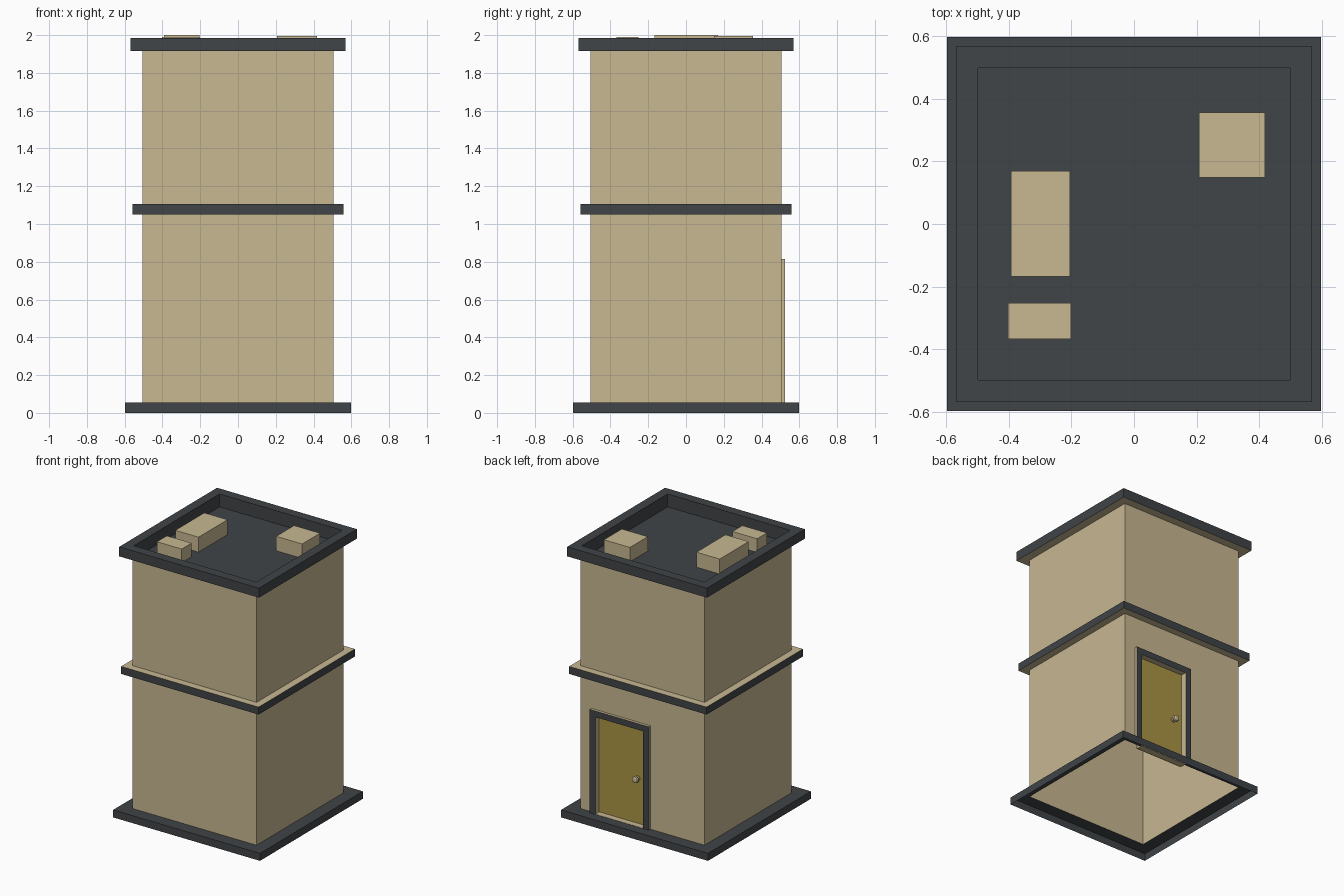
import bpy, bmesh, math
from mathutils import Matrix, Vector

if "Cube" in bpy.data.objects:
    bpy.data.objects.remove(bpy.data.objects["Cube"])


def material(name, rgb):
    m = bpy.data.materials.new(name)
    m.diffuse_color = (*rgb, 1)
    m.use_nodes = True
    m.node_tree.nodes["Principled BSDF"].inputs["Base Color"].default_value = m.diffuse_color
    return m


BEIGE = material("beige", (0.578, 0.479, 0.287))
DARK = material("dark_trim", (0.051, 0.058, 0.063))
GOLD = material("door_gold", (0.407, 0.301, 0.06))


def finish(bm, name, mats):
    me = bpy.data.meshes.new(name)
    bm.to_mesh(me)
    bm.free()
    for m in mats:
        me.materials.append(m)
    ob = bpy.data.objects.new(name, me)
    bpy.context.collection.objects.link(ob)
    return ob


def square_shell(name, profile, seg_mats, sides=(0, 1, 2, 3), cap=False):
    """Sweep an (r, z) profile round a square; seg_mats: 0 beige, 1 dark."""
    bm = bmesh.new()
    corners = [(-1, -1), (1, -1), (1, 1), (-1, 1)]
    rings = [[bm.verts.new((x * r, y * r, z)) for x, y in corners] for r, z in profile]
    for a, b, mi in zip(rings, rings[1:], seg_mats):
        for i in sides:
            j = (i + 1) % 4
            bm.faces.new((a[i], a[j], b[j], b[i])).material_index = mi
    if cap:
        bm.faces.new(rings[-1]).material_index = seg_mats[-1]
    return finish(bm, name, [BEIGE, DARK])


def box(name, x, y, z, mat):
    bm = bmesh.new()
    lo, hi = Vector((x[0], y[0], z[0])), Vector((x[1], y[1], z[1]))
    bmesh.ops.create_cube(bm, size=1, matrix=Matrix.Translation((lo + hi) / 2)
                          @ Matrix.Diagonal((*(hi - lo), 1)))
    return finish(bm, name, [mat])


W, Z0, Z1, Z2, Z3, TOP, FLOOR = 0.505, 0.055, 1.05, 1.105, 1.915, 1.985, 1.89

# Stacked storeys: open-bottomed plinth, walls, belt course, parapet with sunken roof
square_shell("plinth", [(0.597, 0), (0.597, Z0), (W, Z0)], [1, 1])
square_shell("lower_walls", [(W, Z0), (W, Z1)], [0], sides=(0, 1, 3))
square_shell("belt_course", [(W, Z1), (0.559, Z1), (0.559, Z2), (W, Z2)], [0, 1, 0])
square_shell("upper_walls", [(W, Z2), (W, Z3)], [0])
square_shell("parapet_roof", [(W, Z3), (0.568, Z3), (0.568, TOP), (0.498, TOP), (0.498, FLOOR)],
             [0, 1, 1, 1], cap=True)

# Back wall: arch-shaped sweep from wall edge to frame, reveal and recess
DX0, DX1, DZ, BAR, RECESS = 0.415, -0.065, 0.815, 0.045, 0.48


def arch(x0, x1, z, y):
    return [(x0, y, Z0), (x0, y, z), (x1, y, z), (x1, y, Z0)]


IX0, IX1, IZ = DX0 - BAR, DX1 + BAR, DZ - BAR
FY = 0.525
paths = [arch(W, -W, Z1, W), arch(DX0, DX1, DZ, W), arch(DX0, DX1, DZ, FY),
         arch(IX0, IX1, IZ, FY), arch(IX0, IX1, IZ, RECESS)]
bm = bmesh.new()
rows = [[bm.verts.new(p) for p in path] for path in paths]
for a, b, mi in zip(rows, rows[1:], [0, 0, 1, 0]):
    for i in range(3):
        bm.faces.new((a[i], b[i], b[i + 1], a[i + 1])).material_index = mi
# threshold
bm.faces.new((rows[3][0], rows[4][0], rows[4][3], rows[3][3])).normal_update()
finish(bm, "back_wall_with_doorway", [BEIGE, DARK])
box("threshold", (IX1, IX0), (RECESS, FY), (Z0 - 0.005, Z0 + 0.002), BEIGE)

# Door leaf and lathed knob
box("door", (IX1, IX0), (RECESS - 0.015, RECESS), (Z0, IZ), GOLD)
bm = bmesh.new()
N = 16
knob = [(0.018, 0), (0.018, 0.006), (0.011, 0.009), (0.011, 0.018), (0.022, 0.022),
        (0.026, 0.03), (0.022, 0.039), (0.012, 0.043)]
rings = [[bm.verts.new((0.055 + r * math.cos(2 * math.pi * k / N), RECESS + d,
                        0.39 + r * math.sin(2 * math.pi * k / N))) for k in range(N)]
         for r, d in knob]
for a, b in zip(rings, rings[1:]):
    for k in range(N):
        j = (k + 1) % N
        bm.faces.new((a[k], b[k], b[j], a[j]))
bm.faces.new(rings[-1])
bmesh.ops.recalc_face_normals(bm, faces=bm.faces)
finish(bm, "door_knob", [BEIGE])

# Rooftop units
box("roof_unit_large", (-0.393, -0.204), (-0.167, 0.17), (FLOOR, 2.0), BEIGE)
box("roof_unit_small", (-0.402, -0.201), (-0.367, -0.252), (FLOOR, 1.99), BEIGE)
box("roof_unit_square", (0.207, 0.418), (0.148, 0.356), (FLOOR, 1.996), BEIGE)
